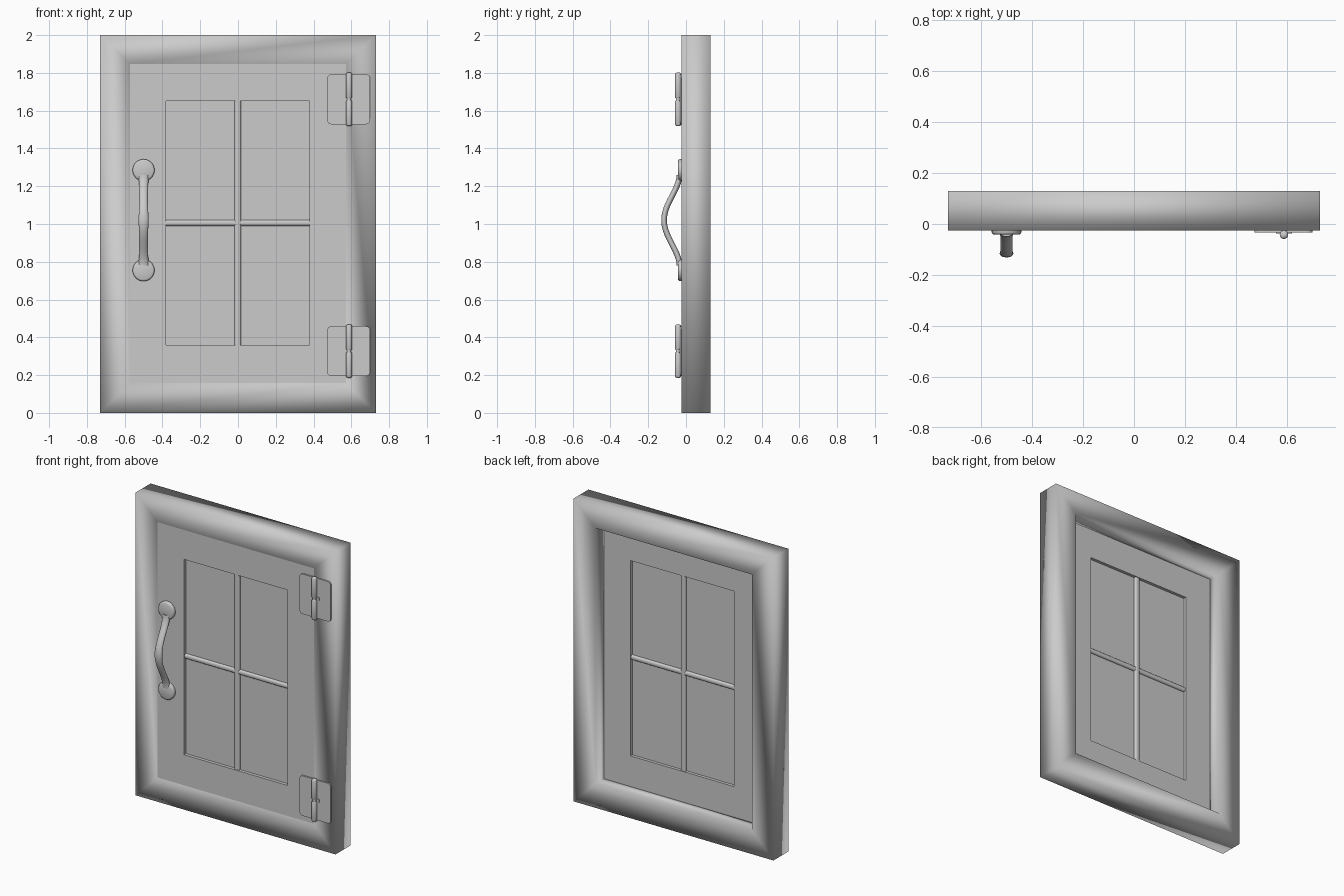
import bpy, bmesh, math
from mathutils import Vector

if "Cube" in bpy.data.objects:
    bpy.data.objects.remove(bpy.data.objects["Cube"])


def finish(bm, name, angle=None):
    bmesh.ops.recalc_face_normals(bm, faces=bm.faces)
    me = bpy.data.meshes.new(name)
    bm.to_mesh(me)
    bm.free()
    ob = bpy.data.objects.new(name, me)
    bpy.context.collection.objects.link(ob)
    bpy.ops.object.select_all(action='DESELECT')
    ob.select_set(True)
    bpy.context.view_layer.objects.active = ob
    if angle is None:
        bpy.ops.object.shade_smooth()
    else:
        bpy.ops.object.shade_smooth_by_angle(angle=math.radians(angle))
    return ob


def loft(rings, name, closed=False, angle=40):
    """Skin a list of equal-sized point rings."""
    bm = bmesh.new()
    vs = [[bm.verts.new(p) for p in r] for r in rings]
    n, m = len(rings[0]), len(rings)
    for i in range(m if closed else m - 1):
        a, b = vs[i], vs[(i + 1) % m]
        for j in range(n):
            k = (j + 1) % n
            bm.faces.new((a[j], a[k], b[k], b[j]))
    if not closed:
        bm.faces.new(vs[0])
        bm.faces.new(vs[-1])
    return finish(bm, name, angle)


def rect(x0, x1, z0, z1, y):
    return [(x0, y, z0), (x1, y, z0), (x1, y, z1), (x0, y, z1)]


def mitred_frame(name, outer, inner, y0, y1, angle):
    return loft([rect(*outer, y0), rect(*inner, y0), rect(*inner, y1), rect(*outer, y1)],
                name, closed=True, angle=angle)


def box(name, x0, x1, y0, y1, z0, z1, bevel=0, axis=None, segs=3):
    """Box; axis limits the bevel to edges running along that axis."""
    bm = bmesh.new()
    bmesh.ops.create_cube(bm, size=1)
    for v in bm.verts:
        v.co = Vector(((x0 + x1) / 2 + v.co.x * (x1 - x0),
                       (y0 + y1) / 2 + v.co.y * (y1 - y0),
                       (z0 + z1) / 2 + v.co.z * (z1 - z0)))
    if bevel:
        edges = [e for e in bm.edges
                 if abs((e.verts[0].co - e.verts[1].co).normalized()[axis]) > 0.9]
        bmesh.ops.bevel(bm, geom=edges, offset=bevel, segments=segs,
                        profile=0.5, affect='EDGES')
    return finish(bm, name, 40)


def turned(name, centre, axis, profile, n=24):
    """Round part from (offset along axis, radius) pairs."""
    rings = []
    for d, r in profile:
        ring = []
        for i in range(n):
            a = 2 * math.pi * i / n
            c, s = r * math.cos(a), r * math.sin(a)
            off = (c, d, s) if axis == 'y' else (c, s, d)
            ring.append(Vector(centre) + Vector(off))
        rings.append(ring)
    return loft(rings, name)


# Outer frame and door leaf
door = (-0.572, 0.572, 0.158, 1.847)
window = (-0.38, 0.378, 0.36, 1.65)
mitred_frame("outer_frame", (-0.73, 0.73, 0, 2), door, -0.025, 0.13, None)
mitred_frame("door_leaf", door, window, -0.021, 0.04, 40)

# Glass and glazing bars
box("glass", -0.385, 0.383, 0.0, 0.02, 0.355, 1.655)
box("vertical_bar", -0.019, 0.017, -0.016, 0.036, 0.355, 1.655, 0.012, 2)
box("horizontal_bar", -0.385, 0.383, -0.014, 0.034, 0.99, 1.022, 0.012, 0)

# Hinges: two leaves, two barrel knuckles, centre washer
for label, z in (("lower", 0.327), ("upper", 1.66)):
    box(label + "_hinge_plate", 0.472, 0.70, -0.033, -0.022,
        z - 0.132, z + 0.132, 0.022, 1, 5)
    for part, s in (("bottom", -1), ("top", 1)):
        r = 0.0165
        turned(f"{label}_hinge_{part}_barrel", (0.588, -0.042, z), 'z',
               [(s * 0.006, r * 0.85), (s * 0.011, r), (s * 0.132, r),
                (s * 0.138, r * 0.85), (s * 0.142, r * 0.45)], 20)
    turned(label + "_hinge_pin", (0.588, -0.042, z), 'z',
           [(-0.01, 0.011), (0.01, 0.011)], 16)
    for side, x in (("left", 0.566), ("right", 0.61)):
        box(f"{label}_hinge_{side}_lug", x - 0.01, x + 0.01, -0.038, -0.03,
            z - 0.01, z + 0.01, 0.004, 1)

# Handle rosettes
hx, hz = -0.50, 1.02
for label, s in (("lower", -1), ("upper", 1)):
    turned(label + "_handle_rosette", (hx, 0, hz + s * 0.265), 'y',
           [(-0.018, 0.058), (-0.034, 0.058), (-0.039, 0.055), (-0.042, 0.048)], 32)

# Handle grip: oval section swept along a bowed path
half = 0.24
def path(t):
    return Vector((hx, -0.034 - 0.082 * (0.5 + 0.5 * math.cos(math.pi * t)) ** 0.9,
                   hz + half * t))

rings = []
steps = 32
for i in range(steps + 1):
    t = -1 + 2 * i / steps
    lo, hi = path(max(-1, t - 0.02)), path(min(1, t + 0.02))
    tan = (hi - lo).normalized()
    nrm = tan.cross(Vector((1, 0, 0)))
    w = 0.027 - 0.004 * math.sin(math.pi * abs(t))
    rings.append([path(t) + Vector((w * math.cos(a), 0, 0)) + nrm * 0.015 * math.sin(a)
                  for a in (2 * math.pi * k / 20 for k in range(20))])
loft(rings, "handle_grip")
